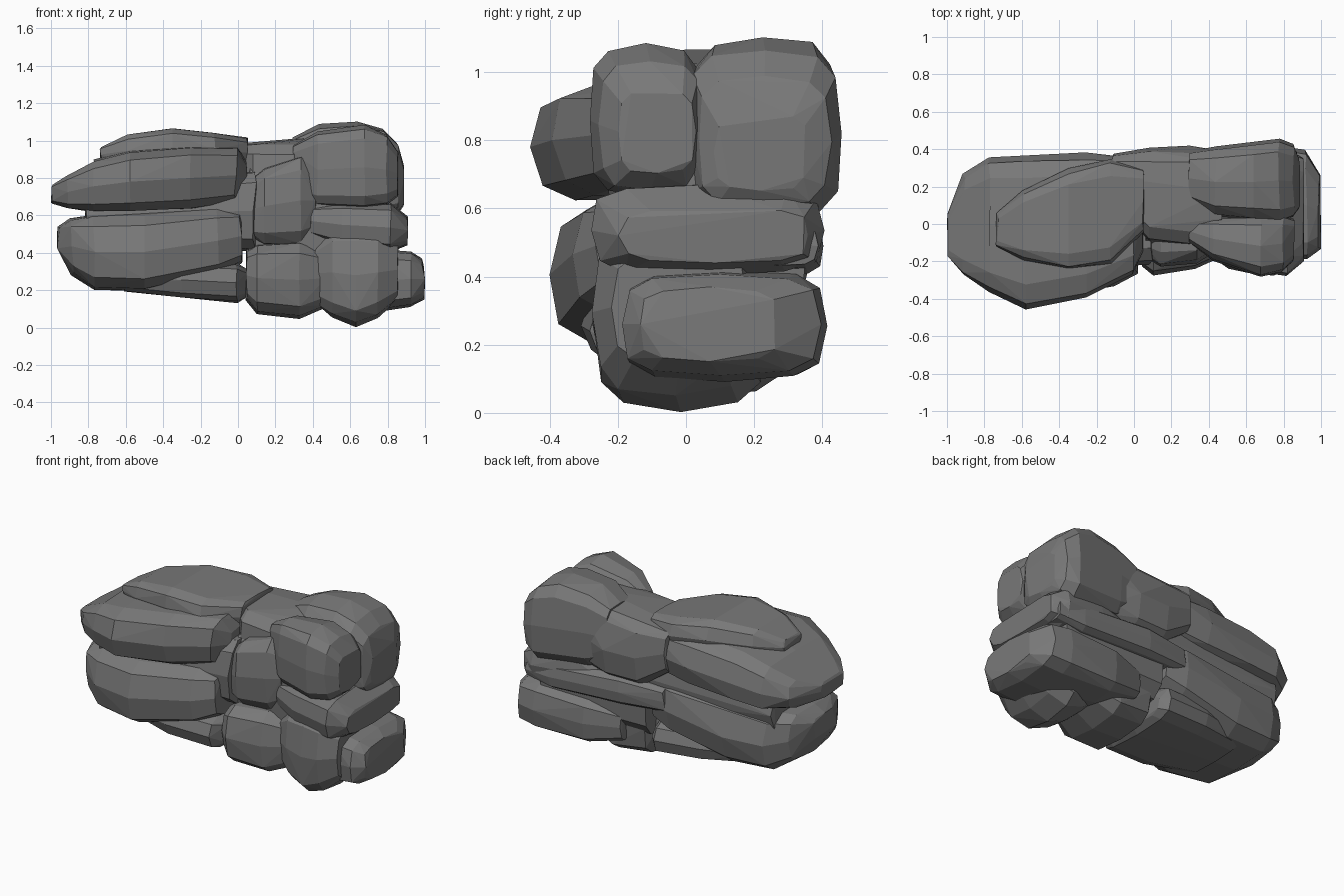
import bpy, bmesh, math, random

random.seed(7)
grey = bpy.data.materials.new("stone grey")
grey.diffuse_color = (0.19, 0.19, 0.19, 1)


def stone(name, sections, sides=12, power=0.55, rough=0.05):
    """Faceted boulder: hull over rounded sections (x, y0, y1, z0, z1)."""
    bm = bmesh.new()
    for x, y0, y1, z0, z1 in sections:
        cy, cz = (y0 + y1) / 2, (z0 + z1) / 2
        hy, hz = (y1 - y0) / 2, (z1 - z0) / 2
        for i in range(sides):
            a = math.tau * i / sides
            c, s = math.cos(a), math.sin(a)
            k = 1 - random.uniform(0, rough)
            py = math.copysign(abs(c) ** power, c) * hy * k
            pz = math.copysign(abs(s) ** power, s) * hz * k
            # shift along the stone, always towards its middle
            mid = (sections[0][0] + sections[-1][0]) / 2
            px = x + (mid - x) * random.uniform(0, rough)
            bm.verts.new((px, cy + py, cz + pz))
    hull = bmesh.ops.convex_hull(bm, input=bm.verts)
    loose = {v for v in hull["geom_interior"] + hull["geom_unused"]
             if isinstance(v, bmesh.types.BMVert)}
    bmesh.ops.delete(bm, geom=list(loose), context='VERTS')
    bmesh.ops.dissolve_limit(bm, angle_limit=0.07, verts=bm.verts, edges=bm.edges)
    bmesh.ops.recalc_face_normals(bm, faces=bm.faces)
    me = bpy.data.meshes.new(name)
    bm.to_mesh(me)
    bm.free()
    me.materials.append(grey)
    ob = bpy.data.objects.new(name, me)
    bpy.context.collection.objects.link(ob)
    return ob


# Left side: stacked slabs
stone("upper_left_slab", [
    (-1.0, -0.18, 0.06, 0.66, 0.77), (-0.92, -0.28, 0.27, 0.63, 0.82),
    (-0.78, -0.38, 0.37, 0.61, 0.90), (-0.58, -0.46, 0.385, 0.61, 0.95),
    (-0.25, -0.40, 0.39, 0.62, 0.98), (0.0, -0.27, 0.36, 0.66, 0.97),
    (0.05, -0.15, 0.25, 0.70, 0.90)])
stone("left_cap_slab", [
    (-0.74, -0.12, 0.06, 0.88, 0.97), (-0.60, -0.20, 0.18, 0.85, 1.04),
    (-0.35, -0.25, 0.30, 0.85, 1.075), (-0.12, -0.22, 0.35, 0.85, 1.05),
    (0.06, -0.05, 0.30, 0.85, 1.02)])
stone("lower_left_slab", [
    (-0.97, -0.16, 0.10, 0.40, 0.54), (-0.90, -0.28, 0.24, 0.28, 0.59),
    (-0.78, -0.36, 0.33, 0.20, 0.61), (-0.50, -0.41, 0.36, 0.19, 0.62),
    (-0.10, -0.34, 0.37, 0.28, 0.65), (0.03, -0.27, 0.33, 0.34, 0.64)])
stone("bottom_left_slab", [
    (-0.62, -0.24, 0.22, 0.19, 0.34), (-0.30, -0.31, 0.31, 0.15, 0.36),
    (0.0, -0.29, 0.34, 0.13, 0.35), (0.05, -0.20, 0.28, 0.16, 0.32)])
stone("left_core", [
    (-0.82, -0.25, 0.30, 0.45, 0.75), (0.1, -0.22, 0.34, 0.4, 0.85)])

# Middle: column of smaller blocks
stone("middle_top_block", [
    (-0.12, 0.12, 0.38, 0.70, 0.98), (0.08, -0.10, 0.41, 0.55, 1.0),
    (0.30, -0.13, 0.42, 0.55, 1.0), (0.48, -0.05, 0.40, 0.60, 1.03)])
stone("middle_upper_block", [
    (0.06, -0.19, 0.25, 0.46, 0.80), (0.14, -0.24, 0.28, 0.43, 0.87),
    (0.34, -0.22, 0.28, 0.43, 0.93), (0.42, -0.16, 0.25, 0.48, 0.88)])
stone("middle_lower_block", [
    (0.04, -0.23, 0.20, 0.14, 0.42), (0.10, -0.28, 0.28, 0.07, 0.46),
    (0.33, -0.25, 0.30, 0.04, 0.47), (0.48, -0.18, 0.26, 0.11, 0.42)])

# Right side: two tall top boulders, a wedge layer and the base stones
stone("right_upper_front_boulder", [
    (0.29, -0.10, 0.02, 0.70, 0.98), (0.42, -0.20, 0.04, 0.64, 1.05),
    (0.68, -0.285, 0.05, 0.63, 1.085), (0.80, -0.26, 0.05, 0.65, 1.04),
    (0.86, -0.20, 0.03, 0.70, 0.95)])
stone("right_upper_back_boulder", [
    (0.29, 0.10, 0.39, 0.66, 1.02), (0.43, 0.03, 0.42, 0.60, 1.09),
    (0.64, 0.01, 0.44, 0.57, 1.11), (0.78, 0.00, 0.465, 0.57, 1.07),
    (0.86, 0.03, 0.43, 0.60, 0.99), (0.89, 0.08, 0.36, 0.65, 0.88)])
stone("right_middle_layer", [
    (0.38, -0.18, 0.36, 0.48, 0.66), (0.55, -0.25, 0.40, 0.42, 0.68),
    (0.82, -0.29, 0.41, 0.40, 0.67), (0.91, -0.20, 0.37, 0.44, 0.60)])
stone("right_front_foot", [
    (0.41, -0.18, 0.18, 0.12, 0.46), (0.50, -0.24, 0.22, 0.05, 0.54),
    (0.63, -0.27, 0.24, 0.0, 0.56), (0.75, -0.28, 0.22, 0.05, 0.54),
    (0.86, -0.22, 0.18, 0.14, 0.48)])
stone("right_base_slab", [
    (0.22, 0.08, 0.34, 0.16, 0.36), (0.45, -0.02, 0.40, 0.10, 0.40),
    (0.80, -0.19, 0.42, 0.09, 0.42), (0.93, -0.20, 0.40, 0.11, 0.41),
    (1.0, -0.14, 0.28, 0.15, 0.37)])

# Back: thin layer bridging the two halves
stone("back_middle_layer", [
    (-0.10, 0.15, 0.36, 0.44, 0.60), (0.20, 0.10, 0.40, 0.42, 0.62),
    (0.70, 0.10, 0.41, 0.40, 0.58), (0.88, 0.14, 0.39, 0.43, 0.55)])
stone("right_core", [
    (0.05, -0.15, 0.34, 0.2, 0.9), (0.80, -0.18, 0.36, 0.2, 0.9)])
